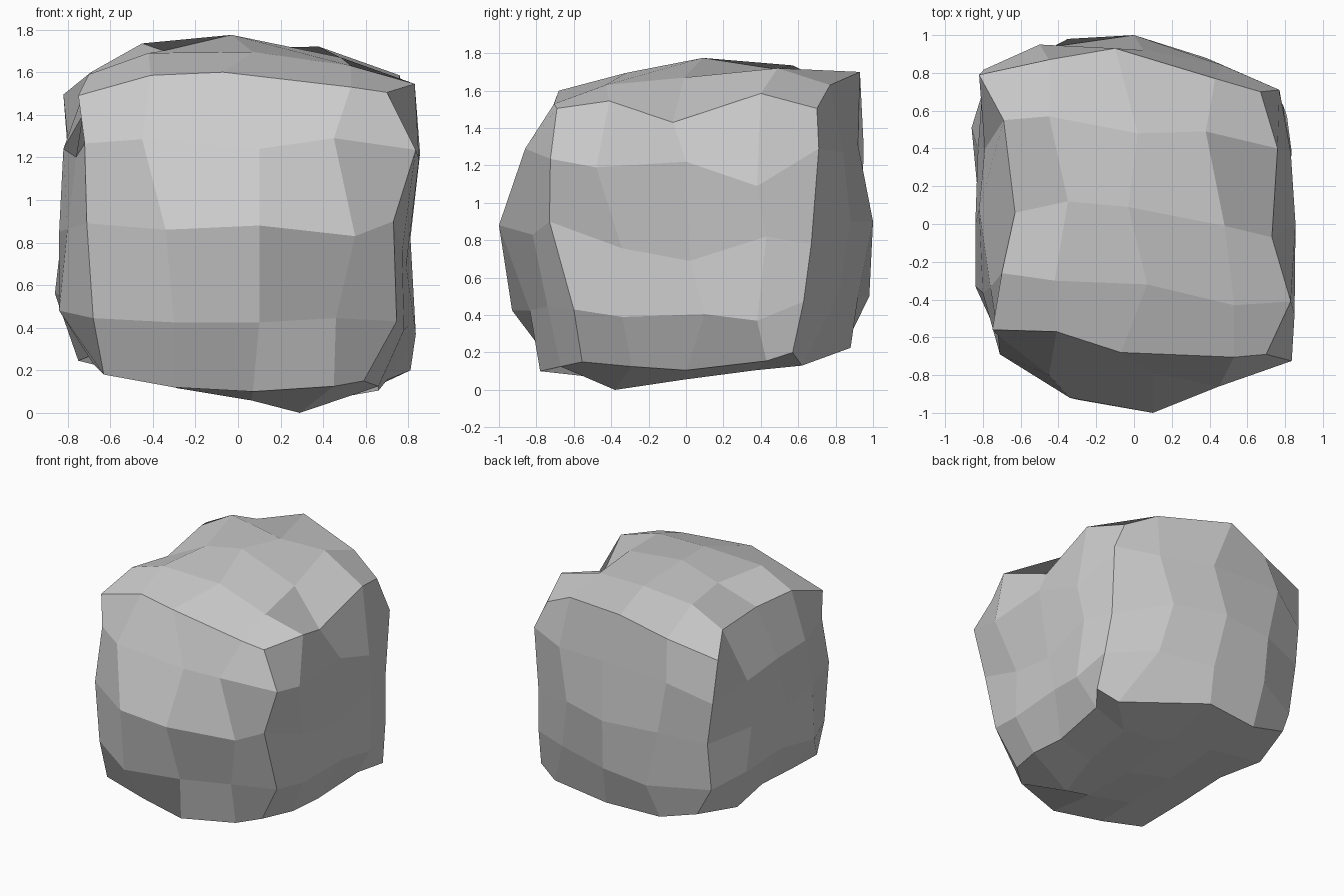
import bpy, bmesh
from mathutils import Vector

# Coarse block-out of the boulder: corners, edge middles and face middles,
# each row running left to right, rows front to back, layers bottom to top
bottom = [(-.63, -.66, .18), (.07, -.78, .10), (.59, -.555, .15),
          (-.70, .09, .265), (.06, 0, .065), (.66, 0, .105),
          (-.66, .81, .30), (.05, .88, .225), (.81, .57, .20)]
middle = [(-.71, -.69, .89), (.10, -1, .88), (.73, -.73, .90),
          (-.84, 0, .85), (0, 0, .9), (.79, .02, .69),
          (-.76, .83, .86), (0, 1, .90), (.76, .67, .78)]
top = [(-.75, -.56, 1.49), (-.07, -.68, 1.60), (.70, -.69, 1.505),
       (-.63, .06, 1.57), (-.03, .09, 1.775), (.73, -.07, 1.43),
       (-.82, .79, 1.495), (-.10, .93, 1.70), (.67, .70, 1.505)]
layers = [bottom, middle, top]

# Chipped spots that leave the smooth block-out (key = grid step in x, y, z)
front_chips = {"302": (.55, -.82, .83), "102": (-.34, -.92, .86), "103": (-.45, -.80, 1.285),
               "203": (.10, -.79, 1.24), "303": (.45, -.86, 1.29), "403": (.835, -.725, 1.235),
               "401": (.745, -.60, .43), "301": (.46, -.74, .445), "101": (-.30, -.93, .425),
               "001": (-.68, -.68, .445), "003": (-.72, -.59, 1.265), "201": (.10, -.835, .425)}
top_chips = {"414": (.83, -.41, 1.545), "434": (.76, .40, 1.585), "314": (.53, -.43, 1.63),
             "114": (-.42, -.30, 1.69), "334": (.38, .49, 1.72), "134": (-.45, .57, 1.735),
             "034": (-.69, .55, 1.60), "344": (.43, .77, 1.63), "234": (.02, .48, 1.715),
             "144": (-.45, .87, 1.59), "304": (.53, -.705, 1.53), "324": (.48, -.01, 1.67),
             "214": (.07, -.32, 1.695), "124": (-.35, .12, 1.70), "014": (-.70, -.26, 1.59),
             "104": (-.41, -.57, 1.585)}
side_chips = {"433": (.83, .38, 1.09), "413": (.85, -.48, 1.19), "431": (.835, .38, .37),
              "411": (.78, -.34, .39), "421": (.80, .10, .405), "031": (-.86, .51, .56),
              "011": (-.84, -.33, .48), "432": (.81, .43, .82), "443": (.77, .71, 1.29),
              "423": (.855, 0, 1.22), "023": (-.82, .08, 1.24)}
back_chips = {"342": (.38, .88, .90), "142": (-.42, .94, .90), "141": (-.35, .98, .50),
              "143": (-.50, .95, 1.30), "343": (.47, .84, 1.27), "243": (.05, .92, 1.31),
              "341": (.46, .82, .52), "241": (.05, .92, .50), "041": (-.75, .77, .49)}
bottom_chips = {"310": (.29, -.38, 0), "340": (.66, .62, .13), "140": (-.37, .84, .215),
                "030": (-.75, .46, .245), "410": (.66, -.29, .125), "300": (.45, -.67, .125),
                "430": (.70, .43, .155), "100": (-.30, -.70, .12)}
chips = {**front_chips, **top_chips, **side_chips, **back_chips, **bottom_chips}


def weights(step):
    """Quadratic blend through the three block-out points along one axis."""
    t = step / 2
    return ((t - 1) * (t - 2) / 2, t * (2 - t), t * (t - 1) / 2)


def rock_point(i, j, k):
    key = f"{i}{j}{k}"
    if key in chips:
        return Vector(chips[key])
    p = Vector()
    for c, wz in enumerate(weights(k)):
        for b, wy in enumerate(weights(j)):
            for a, wx in enumerate(weights(i)):
                p += Vector(layers[c][b * 3 + a]) * (wx * wy * wz)
    return p


def fold_along(bm, face, direction):
    """Restart a quad at its furthest corner so that it folds along that diagonal."""
    vs = list(face.verts)
    s = max(range(4), key=lambda n: vs[n].co.dot(direction))
    bm.faces.remove(face)
    bm.faces.new(vs[s:] + vs[:s])


# Boulder: a cube with four segments per side, shaped by the block-out
bm = bmesh.new()
bmesh.ops.create_cube(bm, size=4)
bmesh.ops.subdivide_edges(bm, edges=bm.edges[:], cuts=3, use_grid_fill=True)
bm.normal_update()
for f in bm.faces[:]:
    if f.normal.z > .5:
        fold_along(bm, f, Vector((1, -1, 0)))
    elif f.normal.y < -.5:
        fold_along(bm, f, Vector((1, 0, 1)))
for v in bm.verts:
    v.co = rock_point(*(round(c + 2) for c in v.co))
bm.normal_update()
mesh = bpy.data.meshes.new("boulder")
bm.to_mesh(mesh)
bm.free()
bpy.context.collection.objects.link(bpy.data.objects.new("boulder", mesh))
